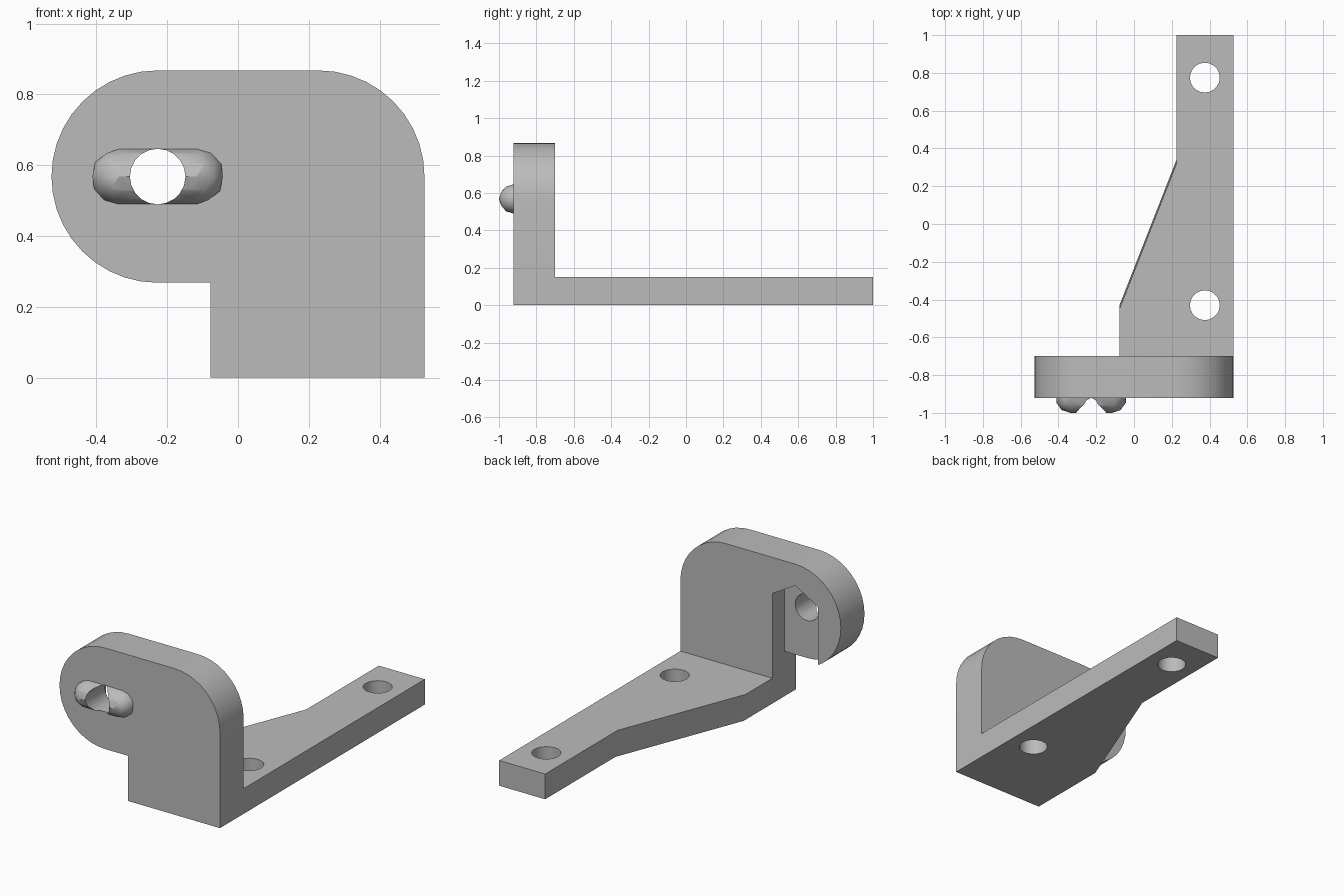
import bpy, bmesh, math
from mathutils import Matrix, Vector

if "Cube" in bpy.data.objects:
    bpy.data.objects.remove(bpy.data.objects["Cube"], do_unlink=True)

grey = bpy.data.materials.new("plain grey")
grey.use_nodes = True
colour = (0.5, 0.5, 0.5, 1)
grey.diffuse_color = colour
grey.node_tree.nodes["Principled BSDF"].inputs["Base Color"].default_value = colour

# Shared dimensions
HALF, LEG = 0.527, -0.077          # outer half width, inner side of the leg
EYE_X, EYE_Z, R = 0.227, 0.568, 0.30
FRONT, BACK, THICK = -0.922, -0.70, 0.15


def add_object(name, bm):
    bmesh.ops.recalc_face_normals(bm, faces=bm.faces)
    mesh = bpy.data.meshes.new(name)
    bm.to_mesh(mesh)
    bm.free()
    mesh.materials.append(grey)
    obj = bpy.data.objects.new(name, mesh)
    bpy.context.collection.objects.link(obj)
    return obj


def arc(cx, cy, r, start, end, steps):
    angles = [math.radians(start + (end - start) * i / steps) for i in range(steps + 1)]
    return [(cx + r * math.cos(a), cy + r * math.sin(a)) for a in angles]


def prism(name, outline, low, high, axis):
    """Extrude an outline along y (outline in x, z) or z (outline in x, y)."""
    place = (lambda p, d: (p[0], d, p[1])) if axis == "y" else (lambda p, d: (p[0], p[1], d))
    bm = bmesh.new()
    rings = [[bm.verts.new(place(p, d)) for p in outline] for d in (low, high)]
    for ring in rings:
        bm.faces.new(ring)
    n = len(outline)
    for i in range(n):
        j = (i + 1) % n
        bm.faces.new((rings[0][i], rings[0][j], rings[1][j], rings[1][i]))
    return add_object(name, bm)


def boolean(target, tool, operation):
    tool.hide_render = True
    mod = target.modifiers.new(tool.name, "BOOLEAN")
    mod.operation, mod.solver, mod.object = operation, "EXACT", tool
    bpy.context.view_layer.objects.active = target
    bpy.ops.object.modifier_apply(modifier=mod.name)
    bpy.data.objects.remove(tool, do_unlink=True)


# Upright plate: rounded eye on one side, straight leg on the other
outline = [(LEG, 0), (HALF, 0)]
outline += arc(EYE_X, EYE_Z, R, 0, 90, 10)
outline += arc(-EYE_X, EYE_Z, R, 90, 270, 20)
outline += [(LEG, EYE_Z - R)]
bracket = prism("bracket", outline, FRONT, BACK, "y")

# Tapered base arm, its sloping side leaning slightly
arm_outline = [(LEG, -0.8), (HALF, -0.8), (HALF, 1), (0.225, 1), (0.225, 0.32), (LEG, -0.45)]
arm = prism("base_arm", arm_outline, 0, THICK, "z")
for v in arm.data.vertices:
    if v.co.z < 0.01 and -0.5 < v.co.y < 0.5:
        v.co.y += 0.02
boolean(bracket, arm, "UNION")

# Rounded locating key on the front
bm = bmesh.new()
for side in (-1, 1):
    spot = Matrix.Translation(Vector((-EYE_X + side * 0.11, FRONT, EYE_Z)))
    bmesh.ops.create_icosphere(bm, subdivisions=2, radius=0.078, matrix=spot)
hull = bmesh.ops.convex_hull(bm, input=bm.verts)
inner = [g for g in hull["geom_interior"] if isinstance(g, bmesh.types.BMVert)]
bmesh.ops.delete(bm, geom=inner, context="VERTS")
spare = [f for f in hull["geom_unused"] if f.is_valid and isinstance(f, bmesh.types.BMFace)]
if spare:
    bmesh.ops.delete(bm, geom=spare, context="FACES")
boolean(bracket, add_object("locating_key", bm), "UNION")

# Hexagonal nut pocket in the back, open downwards
w = 0.149
peak = w / math.cos(math.radians(30))
pocket = [(-EYE_X - w, 0.2), (-EYE_X + w, 0.2), (-EYE_X + w, EYE_Z + peak / 2),
          (-EYE_X, EYE_Z + peak), (-EYE_X - w, EYE_Z + peak / 2)]
boolean(bracket, prism("nut_pocket", pocket, -0.812, -0.6, "y"), "DIFFERENCE")

# Bolt hole through the eye, and two mounting holes through the arm
bolt = arc(-EYE_X, EYE_Z, 0.0785, 0, 360, 20)[:-1]
boolean(bracket, prism("bolt_hole", bolt, -1.1, -0.6, "y"), "DIFFERENCE")
for y in (-0.43, 0.775):
    hole = arc(0.375, y, 0.079, 0, 360, 20)[:-1]
    boolean(bracket, prism("mounting_hole", hole, -0.1, 0.3, "z"), "DIFFERENCE")

# Smooth the rounded sides, keep corners crisp
bpy.ops.object.select_all(action="DESELECT")
bracket.select_set(True)
bpy.context.view_layer.objects.active = bracket
bpy.ops.object.shade_smooth_by_angle(angle=math.radians(30))
